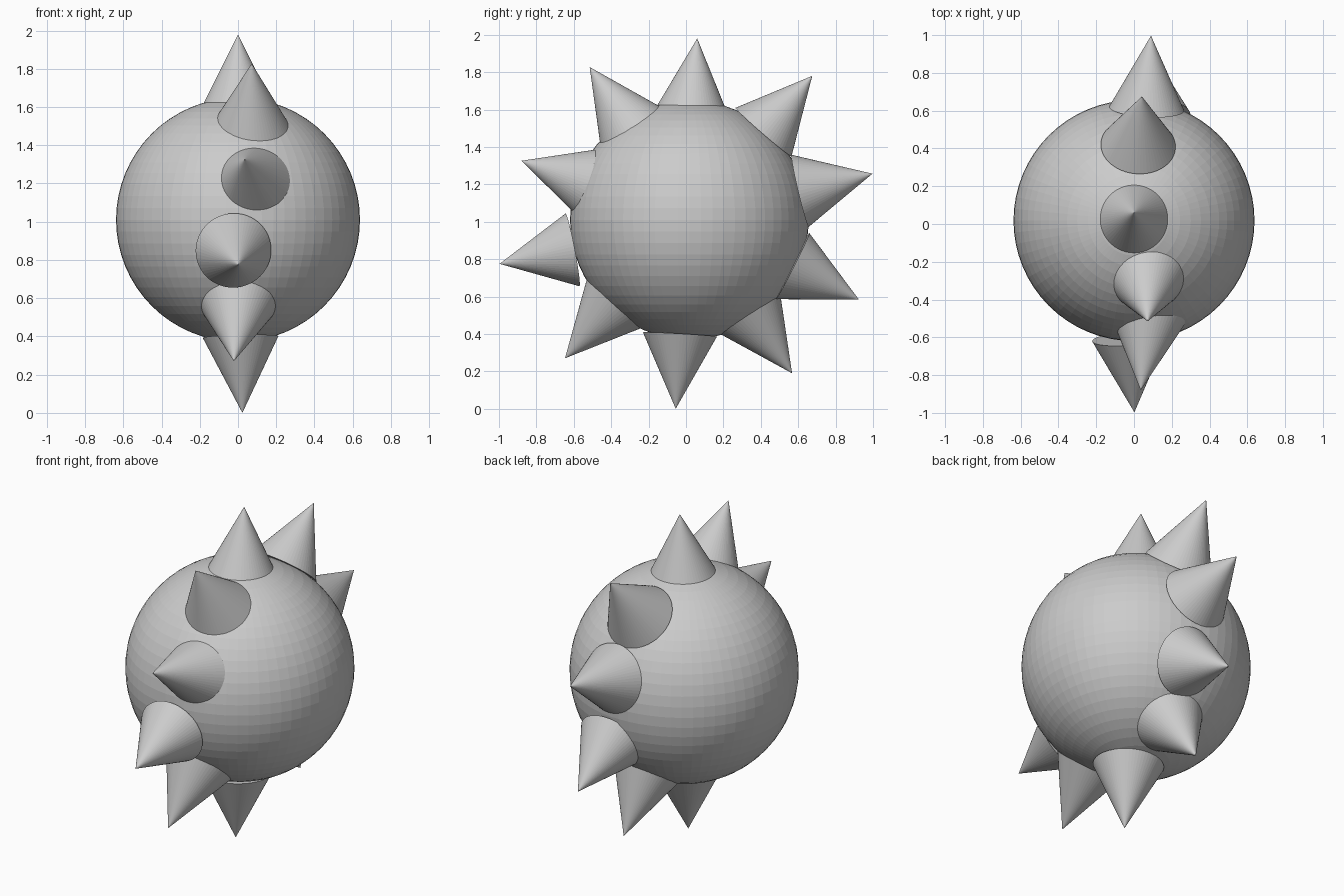
import bpy
from mathutils import Vector

CENTRE = Vector((0, 0.018, 1.01))
RADIUS = 0.638
SPIKE_R, SPIKE_H = 0.198, 0.398

# round body
bpy.ops.mesh.primitive_uv_sphere_add(segments=64, ring_count=32, radius=RADIUS, location=CENTRE)
bpy.context.object.name = "body"


def spike(name, tip, axis):
    """Cone whose point sits at tip, pointing along axis."""
    axis = Vector(axis).normalized()
    bpy.ops.mesh.primitive_cone_add(
        vertices=64, radius1=SPIKE_R, radius2=0, depth=SPIKE_H,
        location=Vector(tip) - axis * SPIKE_H / 2,
        rotation=axis.to_track_quat('Z', 'Y').to_euler())
    bpy.context.object.name = name


# ring of slightly uneven spikes: tip position, pointing direction
spikes = [
    ((0.00, 0.06, 1.98), (0.00, 0.077, 0.997)),
    ((0.042, 0.675, 1.78), (0.05, 0.655, 0.756)),
    ((0.09, 0.997, 1.257), (0.057, 0.973, 0.231)),
    ((0.087, 0.925, 0.583), (-0.035, 0.892, -0.452)),
    ((0.026, 0.567, 0.19), (0.00, 0.572, -0.82)),
    ((0.023, -0.055, 0.00), (0.024, -0.057, -0.998)),
    ((-0.022, -0.647, 0.27), (-0.05, -0.668, -0.744)),
    ((0.002, -0.997, 0.775), (0.065, -0.982, -0.188)),
    ((0.035, -0.88, 1.326), (-0.10, -0.951, 0.309)),
    ((0.072, -0.515, 1.827), (0.013, -0.563, 0.827)),
]
for i, (tip, axis) in enumerate(spikes, 1):
    spike(f"spike_{i}", tip, axis)
